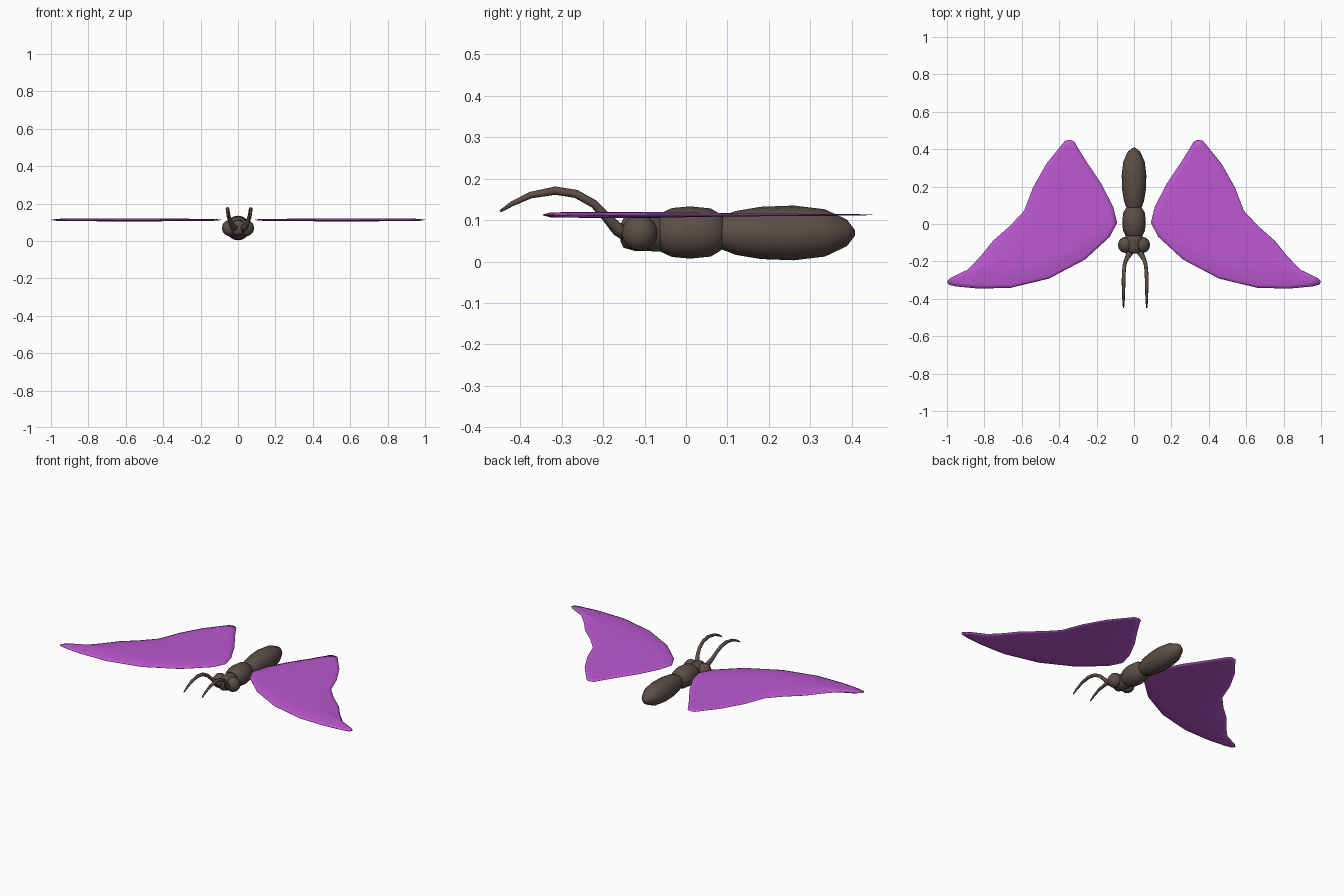
import bpy, bmesh, math
from mathutils import Vector

if "Cube" in bpy.data.objects:
    bpy.data.objects.remove(bpy.data.objects["Cube"])


def material(name, rgb):
    m = bpy.data.materials.new(name)
    m.diffuse_color = (*rgb, 1.0)
    m.use_nodes = True
    m.node_tree.nodes["Principled BSDF"].inputs["Base Color"].default_value = m.diffuse_color
    return m


BROWN = material("dark brown", (0.105, 0.078, 0.064))
PURPLE = material("purple", (0.50, 0.098, 0.63))


def finish(name, bm, mat):
    bmesh.ops.recalc_face_normals(bm, faces=bm.faces)
    mesh = bpy.data.meshes.new(name)
    bm.to_mesh(mesh)
    bm.free()
    mesh.materials.append(mat)
    for p in mesh.polygons:
        p.use_smooth = True
    obj = bpy.data.objects.new(name, mesh)
    bpy.context.collection.objects.link(obj)
    return obj


def tube(name, rings, sides, mat):
    """Sweep round sections given as (centre, radius) along a path in 3D."""
    bm = bmesh.new()
    pts = [Vector(c) for c, r in rings]
    loops = []
    for i, (c, r) in enumerate(rings):
        d = (pts[min(i + 1, len(pts) - 1)] - pts[max(i - 1, 0)]).normalized()
        u = d.cross(Vector((1, 0, 0))).normalized()
        v = d.cross(u)
        loops.append([bm.verts.new(pts[i] + r * (math.cos(a) * u + math.sin(a) * v))
                      for a in (2 * math.pi * k / sides for k in range(sides))])
    for a, b in zip(loops, loops[1:]):
        for k in range(sides):
            n = (k + 1) % sides
            bm.faces.new((a[k], a[n], b[n], b[k]))
    bm.faces.new(loops[0])
    bm.faces.new(loops[-1])
    return finish(name, bm, mat)


def body_part(name, profile, z):
    """Round body segment from (y, radius) pairs."""
    return tube(name, [((0, y, z), r) for y, r in profile], 16, BROWN)


# Body segments
body_part("abdomen", [(0.08, 0.038), (0.092, 0.042), (0.12, 0.053), (0.18, 0.063), (0.26, 0.066),
                      (0.335, 0.057), (0.388, 0.032), (0.408, 0.006)], 0.069)
body_part("thorax", [(-0.072, 0.035), (-0.06, 0.047), (-0.034, 0.059), (0.01, 0.063), (0.06, 0.058),
                     (0.08, 0.046), (0.09, 0.038)], 0.07)
body_part("head", [(-0.158, 0.02), (-0.15, 0.036), (-0.125, 0.043), (-0.09, 0.044), (-0.055, 0.045)], 0.069)

# Eyes
for side, label in ((-1, "left"), (1, "right")):
    bm = bmesh.new()
    bmesh.ops.create_uvsphere(bm, u_segments=16, v_segments=10, radius=0.043)
    bmesh.ops.scale(bm, vec=(0.92, 1, 1), verts=bm.verts)
    bmesh.ops.translate(bm, vec=(side * 0.046, -0.112, 0.069), verts=bm.verts)
    finish(label + "_eye", bm, BROWN)

# Antennae: (distance from centre, y, z, radius)
ANTENNA = [(0.018, -0.135, 0.065, 0.022), (0.034, -0.165, 0.078, 0.016), (0.050, -0.195, 0.110, 0.011),
           (0.057, -0.222, 0.139, 0.010), (0.061, -0.265, 0.163, 0.010), (0.062, -0.315, 0.171, 0.010),
           (0.062, -0.375, 0.160, 0.008), (0.062, -0.42, 0.139, 0.006), (0.062, -0.448, 0.121, 0.003)]
for side, label in ((-1, "left"), (1, "right")):
    tube(label + "_antenna", [((side * x + 0.006, y, z), r) for x, y, z, r in ANTENNA], 8, BROWN)

# Wings: one outline, domed slightly above and below
OUTLINE = [(0.34, 0.45), (0.368, 0.446), (0.388, 0.422), (0.47, 0.32), (0.54, 0.195), (0.588, 0.07),
           (0.663, -0.01), (0.754, -0.09), (0.818, -0.17), (0.888, -0.243), (0.984, -0.29),
           (1.0, -0.308), (0.99, -0.325), (0.952, -0.334), (0.834, -0.345), (0.663, -0.342),
           (0.455, -0.292), (0.262, -0.19), (0.128, -0.067), (0.09, 0.008), (0.112, 0.094),
           (0.176, 0.217), (0.251, 0.329), (0.305, 0.415), (0.318, 0.44)]
CX, CY, CZ = 0.45, -0.09, 0.1125


def wing(name, side):
    bm = bmesh.new()

    def ring(scale, h):
        # Thickness fades toward the rear tip
        return [bm.verts.new((side * (CX + (x - CX) * scale), CY + (y - CY) * scale,
                              CZ + h * min(1.0, max(0.25, 0.75 - y)))) for x, y in OUTLINE]

    rings = [ring(0.5, 0.0075), ring(0.93, 0.006), ring(1.0, 0.001),
             ring(1.0, -0.001), ring(0.93, -0.006), ring(0.5, -0.0075)]
    n = len(OUTLINE)
    for a, b in zip(rings, rings[1:]):
        for k in range(n):
            j = (k + 1) % n
            bm.faces.new((a[k], a[j], b[j], b[k]))
    for r, h in ((rings[0], 0.0075), (rings[-1], -0.0075)):
        c = bm.verts.new((side * CX, CY, CZ + h))
        for k in range(n):
            bm.faces.new((r[k], r[(k + 1) % n], c))
    return finish(name, bm, PURPLE)


wing("left_wing", -1)
wing("right_wing", 1)
